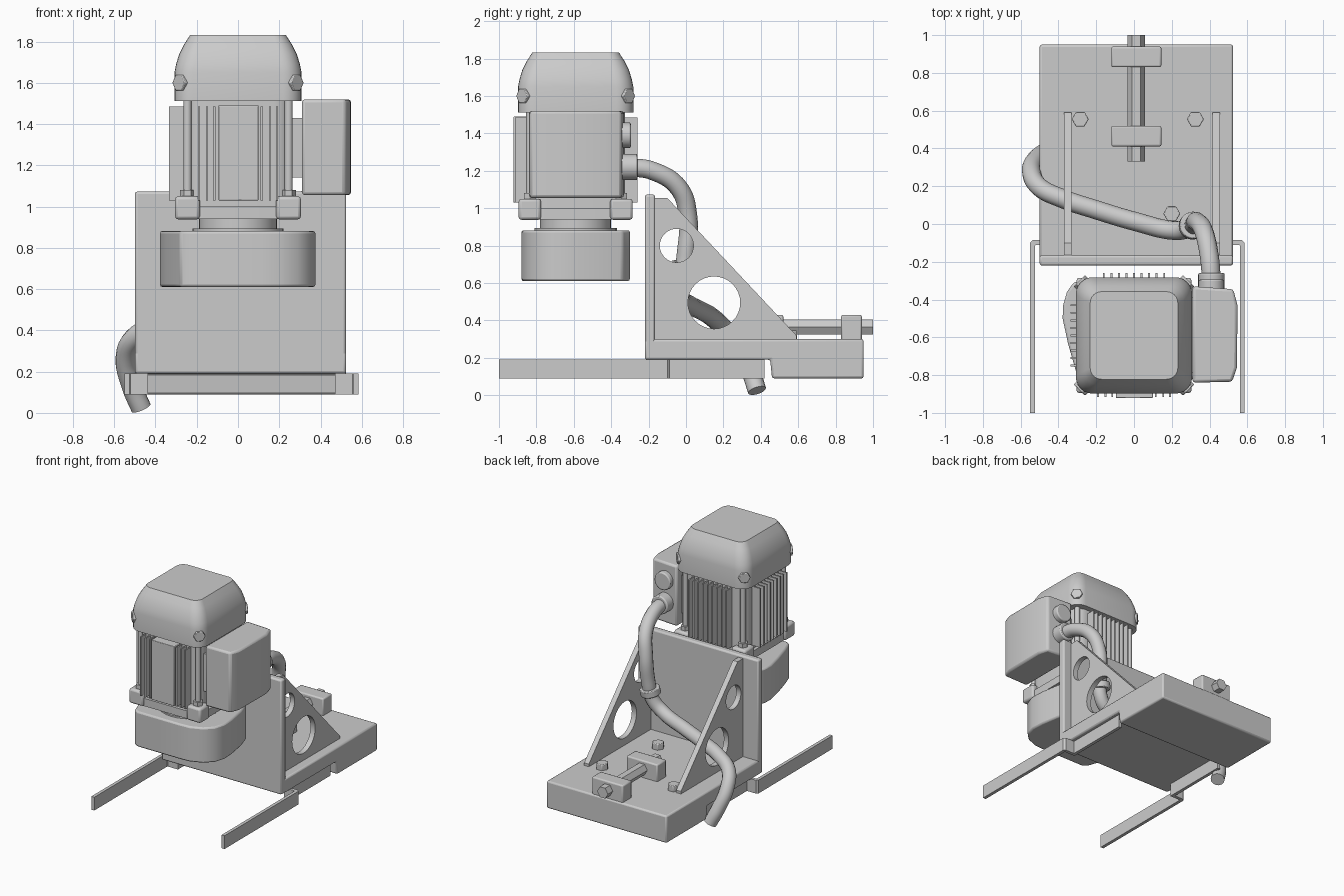
import bpy, bmesh, math
from mathutils import Vector

if "Cube" in bpy.data.objects:
    bpy.data.objects.remove(bpy.data.objects["Cube"])

MX, MY = 0.0, -0.59     # motor axis
PX = 0.0125             # bracket centre


def finish(name, bm, bevel=0.0, smooth=True):
    bmesh.ops.recalc_face_normals(bm, faces=bm.faces)
    me = bpy.data.meshes.new(name)
    bm.to_mesh(me)
    bm.free()
    ob = bpy.data.objects.new(name, me)
    bpy.context.collection.objects.link(ob)
    if bevel:
        m = ob.modifiers.new("bevel", 'BEVEL')
        m.width, m.segments, m.limit_method = bevel, 2, 'ANGLE'
    if smooth:
        select(ob)
        bpy.ops.object.shade_smooth_by_angle(angle=math.radians(35))
    return ob


def select(ob):
    bpy.ops.object.select_all(action='DESELECT')
    ob.select_set(True)
    bpy.context.view_layer.objects.active = ob


def loft(name, rings, bevel=0.0):
    bm = bmesh.new()
    rows = [[bm.verts.new(p) for p in r] for r in rings]
    n = len(rows[0])
    for a, b in zip(rows, rows[1:]):
        for i in range(n):
            bm.faces.new((a[i], a[(i + 1) % n], b[(i + 1) % n], b[i]))
    bm.faces.new(rows[0])
    bm.faces.new(rows[-1])
    return finish(name, bm, bevel)


def box(name, x0, x1, y0, y1, z0, z1, bevel=0.0):
    return loft(name, [[(x0, y0, z), (x1, y0, z), (x1, y1, z), (x0, y1, z)] for z in (z0, z1)], bevel)


def prism_z(name, pts, z0, z1, bevel=0.0):
    return loft(name, [[(x, y, z) for x, y in pts] for z in (z0, z1)], bevel)


def prism_x(name, pts, x0, x1, bevel=0.0):
    return loft(name, [[(x, y, z) for y, z in pts] for x in (x0, x1)], bevel)


def cyl(name, p0, p1, r, n=24, turn=0.0, bevel=0.0):
    p0, p1 = Vector(p0), Vector(p1)
    q = (p1 - p0).to_track_quat('Z', 'Y')
    ring = [q @ Vector((r * math.cos(turn + math.tau * i / n), r * math.sin(turn + math.tau * i / n), 0))
            for i in range(n)]
    return loft(name, [[p + v for v in ring] for p in (p0, p1)], bevel)


def rounded(h, r, z, seg=6):
    """Rounded square ring around the motor axis."""
    out = []
    for k, (sx, sy) in enumerate(((1, 1), (-1, 1), (-1, -1), (1, -1))):
        for i in range(seg + 1):
            a = math.pi / 2 * (k + i / seg)
            out.append((MX + sx * (h - r) + r * math.cos(a), MY + sy * (h - r) + r * math.sin(a), z))
    return out


def tube(name, pts, r):
    cu = bpy.data.curves.new(name, 'CURVE')
    cu.dimensions = '3D'
    cu.bevel_depth, cu.bevel_resolution, cu.use_fill_caps, cu.resolution_u = r, 5, True, 8
    s = cu.splines.new('BEZIER')
    s.bezier_points.add(len(pts) - 1)
    for b, p in zip(s.bezier_points, pts):
        b.co = p
        b.handle_left_type = b.handle_right_type = 'AUTO'
    return to_mesh(name, cu)


def to_mesh(name, cu, loc=(0, 0, 0), rot=(0, 0, 0)):
    ob = bpy.data.objects.new(name, cu)
    bpy.context.collection.objects.link(ob)
    ob.location, ob.rotation_euler = loc, rot
    select(ob)
    bpy.ops.object.convert(target='MESH')
    ob = bpy.context.object
    bpy.ops.object.shade_smooth_by_angle(angle=math.radians(35))
    return ob


# Base with thick rear half, and upright plate
prism_x("base_plate", [(-0.22, 0.19), (0.45, 0.19), (0.46, 0.09), (0.95, 0.09), (0.95, 0.30), (-0.22, 0.30)],
        PX - 0.512, PX + 0.512, 0.012)
box("upright_plate", PX - 0.512, PX + 0.512, -0.22, -0.165, 0.2, 1.073, 0.012)

# Triangular gussets with two round holes
for side, gx in (("left", -0.35), ("right", 0.435)):
    cu = bpy.data.curves.new("gusset", 'CURVE')
    cu.dimensions, cu.fill_mode, cu.extrude = '2D', 'BOTH', 0.02
    outline = [(-0.17, 0.29), (0.59, 0.29), (0.59, 0.32), (-0.1, 1.055), (-0.17, 1.055)]
    loops = [outline]
    for cy, cz, r in ((-0.05, 0.8, 0.09), (0.15, 0.495, 0.14)):
        loops.append([(cy + r * math.cos(math.tau * i / 32), cz + r * math.sin(math.tau * i / 32))
                      for i in range(32)])
    for pts in loops:
        s = cu.splines.new('POLY')
        s.points.add(len(pts) - 1)
        s.use_cyclic_u = True
        for p, (u, v) in zip(s.points, pts):
            p.co = (u, v, 0, 1)
    to_mesh("gusset_" + side, cu, (gx, 0, 0), (math.pi / 2, 0, math.pi / 2))

# Stepped rails under the base
for side, s in (("left", -1), ("right", 1)):
    prof = [(0.5675, -1), (0.5675, -0.1), (0.5525, -0.085), (0.4775, -0.085), (0.4775, 0.42), (0.4525, 0.42),
            (0.4525, -0.11), (0.5375, -0.11), (0.5425, -0.115), (0.5425, -1)]
    prism_z("rail_" + side, [(0.0175 + s * x, y) for x, y in prof], 0.09, 0.192)

# Clamp blocks, hex rod and base bolts
for i, y in enumerate((0.465, 0.885)):
    box(f"clamp_block_{i}", -0.12, 0.145, y - 0.055, y + 0.055, 0.29, 0.43, 0.01)
cyl("clamp_rod", (0.0115, 0.33, 0.365), (0.0115, 1.0, 0.365), 0.046, 6)
for i, (x, y) in enumerate(((-0.285, 0.555), (0.325, 0.555), (0.2, 0.055))):
    cyl(f"base_bolt_{i}", (x, y, 0.29), (x, y, 0.345), 0.045, 6, bevel=0.005)

# Lower gear housing, neck and flange
house = [(-0.32, -0.31), (-0.28, -0.3), (0.25, -0.3), (0.31, -0.34), (0.345, -0.45), (0.37, -0.6), (0.375, -0.7),
         (0.35, -0.78), (0.29, -0.84), (0.2, -0.875), (0.12, -0.88), (-0.24, -0.88), (-0.28, -0.86),
         (-0.31, -0.77), (-0.35, -0.63), (-0.378, -0.5), (-0.375, -0.43), (-0.355, -0.36)]
prism_z("gear_housing", house, 0.61, 0.882, 0.012)
cyl("neck_collar", (MX, MY, 0.87), (MX, MY, 0.893), 0.22, 32)
cyl("neck", (MX, MY, 0.88), (MX, MY, 0.95), 0.19, 32)
loft("motor_flange", [rounded(0.29, 0.1, 0.94), rounded(0.29, 0.1, 1.0)])

# Corner lugs, tie rods, nuts and cover bolts
for sx in (-1, 1):
    for sy in (-1, 1):
        x, y = MX + sx * 0.245, MY + sy * 0.245
        tag = ("left" if sx < 0 else "right") + ("_front" if sy < 0 else "_back")
        box("flange_lug_" + tag, x - 0.06, x + 0.06, y - 0.06, y + 0.06, 0.938, 1.05, 0.015)
        cyl("tie_rod_" + tag, (x, y, 1.0), (x, y, 1.53), 0.02, 12)
        cyl("tie_nut_" + tag, (x, y, 1.05), (x, y, 1.08), 0.035, 6)
        d = Vector((sx, sy, 0)).normalized()
        c = Vector((MX + sx * 0.25, MY + sy * 0.25, 1.6))
        cyl("cover_bolt_" + tag, c, c + d * 0.055, 0.043, 6, bevel=0.004)

# Motor core with cooling fins
loft("motor_core", [rounded(0.265, 0.09, 0.98), rounded(0.265, 0.09, 1.53)])
for i in range(9):
    o = -0.16 + i * 0.04
    t = 0.005
    box(f"left_fin_{i}", -0.335, -0.2, MY + o - t, MY + o + t, 1.03, 1.485)
    box(f"back_fin_{i}", o - t, o + t, MY + 0.2, -0.26, 1.03, 1.485)
for i, x in enumerate((-0.19, -0.15, -0.115, 0.115, 0.155, 0.19)):
    box(f"front_fin_{i}", x - 0.005, x + 0.005, -0.915, MY - 0.2, 1.03, 1.485)
box("front_panel", -0.095, 0.1, -0.922, MY - 0.2, 1.03, 1.49, 0.004)

# Domed fan cover
loft("fan_cover", [rounded(0.308, 0.09, 1.512), rounded(0.308, 0.09, 1.65), rounded(0.3, 0.09, 1.69),
                   rounded(0.285, 0.085, 1.74), rounded(0.262, 0.075, 1.785), rounded(0.232, 0.06, 1.832)])

# Terminal box with plug and cable gland
box("terminal_neck", 0.24, 0.33, -0.79, -0.39, 1.14, 1.43)
prism_z("terminal_box", [(0.31, -0.84), (0.52, -0.835), (0.545, -0.76), (0.548, -0.43), (0.525, -0.345),
                         (0.31, -0.33)], 1.055, 1.52, 0.015)
cyl("terminal_plug", (0.41, -0.36, 1.39), (0.41, -0.295, 1.39), 0.068, 24, bevel=0.008)
cyl("cable_gland", (0.41, -0.36, 1.22), (0.41, -0.26, 1.22), 0.07, 24, bevel=0.008)

# Cable and its clamp ring
tube("cable", [(0.41, -0.3, 1.22), (0.4, -0.18, 1.2), (0.37, -0.04, 1.11), (0.335, 0.01, 0.96), (0.32, 0.0, 0.75),
               (0.3, -0.02, 0.62), (0.22, -0.035, 0.535), (0.0, 0.015, 0.485), (-0.2, 0.075, 0.455),
               (-0.38, 0.135, 0.42), (-0.5, 0.195, 0.365), (-0.543, 0.275, 0.27), (-0.515, 0.345, 0.13),
               (-0.47, 0.38, 0.025)], 0.05)
cyl("cable_clamp", (0.314, -0.005, 0.71), (0.307, -0.012, 0.66), 0.072, 24, bevel=0.006)
